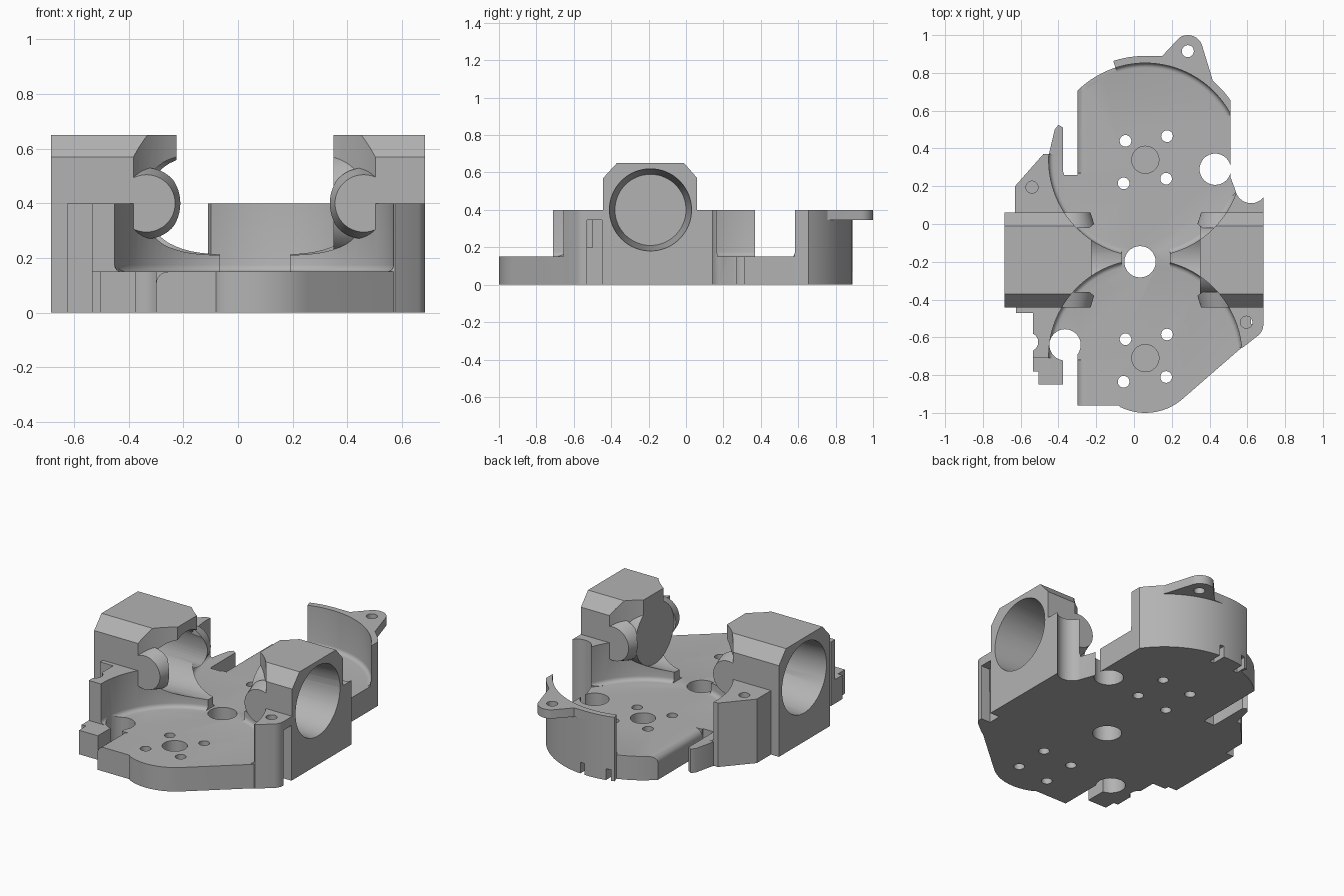
import bpy, bmesh, math
from mathutils import Matrix, Vector

if "Cube" in bpy.data.objects:
    bpy.data.objects.remove(bpy.data.objects["Cube"])

grey = bpy.data.materials.new("plain grey")
grey.use_nodes = True
grey.diffuse_color = (0.45, 0.45, 0.45, 1)
grey.node_tree.nodes["Principled BSDF"].inputs["Base Color"].default_value = (0.45, 0.45, 0.45, 1)


def make(name, bm):
    bmesh.ops.recalc_face_normals(bm, faces=bm.faces)
    mesh = bpy.data.meshes.new(name)
    bm.to_mesh(mesh)
    bm.free()
    mesh.materials.append(grey)
    ob = bpy.data.objects.new(name, mesh)
    bpy.context.scene.collection.objects.link(ob)
    return ob


def arc(cx, cy, r, a0, a1, n=12):
    angles = [math.radians(a0 + (a1 - a0) * i / n) for i in range(n + 1)]
    return [(cx + r * math.cos(a), cy + r * math.sin(a)) for a in angles]


def prism(name, pts, lo, hi, axis="z"):
    place = {"z": lambda p, h: (p[0], p[1], h),
             "y": lambda p, h: (p[0], h, p[1]),
             "x": lambda p, h: (h, p[0], p[1])}[axis]
    bm = bmesh.new()
    face = bm.faces.new([bm.verts.new(place(p, lo)) for p in pts])
    top = bmesh.ops.extrude_face_region(bm, geom=[face])["geom"]
    move = Vector(place((0, 0), hi - lo))
    bmesh.ops.translate(bm, vec=move, verts=[v for v in top if isinstance(v, bmesh.types.BMVert)])
    return make(name, bm)


def cone(name, start, end, r1, r2, n=48):
    a, b = Vector(start), Vector(end)
    turn = (b - a).to_track_quat("Z", "Y").to_matrix().to_4x4()
    bm = bmesh.new()
    bmesh.ops.create_cone(bm, cap_ends=True, segments=n, radius1=r1, radius2=r2,
                          depth=(b - a).length, matrix=Matrix.Translation((a + b) / 2) @ turn)
    return make(name, bm)


def combine(body, other, op):
    mod = body.modifiers.new(op, "BOOLEAN")
    mod.operation, mod.solver, mod.object = op, "EXACT", other
    bpy.context.view_layer.objects.active = body
    bpy.ops.object.modifier_apply(modifier=mod.name)
    bpy.data.objects.remove(other)


def add(ob):
    combine(body, ob, "UNION")


def cut(ob):
    combine(body, ob, "DIFFERENCE")


def drill(x, y, r, lo=-0.1, hi=1, n=32):
    cut(cone("drill", (x, y, lo), (x, y, hi), r, r, n))


MID, REAR, FRONT = 0.0625, 0.34, -0.70
AXIS_Y, AXIS_Z = -0.19, 0.40

# Base plate with its side slots
outline = [(-0.3, -0.96), (-0.08, -0.96)]
outline += arc(0.06, FRONT, 0.3, -116, -50)
outline += [(0.575, -0.65), (0.575, 0.06), (0.54, 0.17), (0.51, 0.25)]
outline += arc(0.06, REAR, 0.513, 28.5, 134.5, 32)
outline += [(-0.3, 0.26), (-0.375, 0.26), (-0.375, 0.51), (-0.4, 0.525), (-0.42, 0.5),
            (-0.455, 0.35), (-0.46, -0.71), (-0.535, -0.71), (-0.535, -0.78),
            (-0.505, -0.78), (-0.505, -0.85), (-0.375, -0.85), (-0.375, -0.64), (-0.3, -0.64)]
body = prism("motor_housing", outline, 0, 0.15)

# Rounded upper edge along the plate's straight side
rounding = [(-0.32, 0.17), (-0.32, 0.105)] + arc(-0.255, 0.105, 0.045, 180, 90, 6) + [(-0.255, 0.17)]
for lo, hi in ((-1, -0.72), (0.27, 0.75)):
    cut(prism("edge_rounding", rounding, lo, hi, "y"))

# Upright walls and screw lugs
add(prism("back_right_lug", [(-0.63, 0), (-0.63, 0.2), (-0.48, 0.37), (-0.4, 0.37), (-0.3, 0)], 0, 0.4))
add(prism("front_right_wall", [(-0.625, -0.4), (-0.625, -0.47), (-0.535, -0.47), (-0.535, -0.71),
                               (-0.4, -0.71), (-0.38, -0.64), (-0.3, -0.4)], 0, 0.4))
add(prism("front_left_lug", [(0.4, -0.4), (0.5, -0.65), (0.575, -0.655)]
          + arc(0.605, -0.53, 0.08, -45, 0, 6) + [(0.685, -0.4)], 0, 0.4))
add(prism("back_left_wall", [(0.685, 0), (0.685, 0.17), (0.54, 0.17), (0.4, 0)], 0, 0.4))
add(prism("rear_wall", arc(0.06, REAR, 0.55, 35, 108, 24) + arc(0.06, REAR, 0.45, 108, 28, 24)
          + [(0.51, 0.58)], 0, 0.4))
add(prism("rear_tab", [(0.08, 0.89), (0.15, 0.89)] + arc(0.285, 0.92, 0.08, 125, 10)
          + [(0.42, 0.75), (0.35, 0.72), (0.08, 0.82)], 0.345, 0.4))

# Tube holder blocks on both sides, with low ridges toward the middle
section = [(-0.443, 0), (0.06, 0), (0.06, 0.57), (-0.01, 0.65), (-0.37, 0.65), (-0.443, 0.57)]
low = [(-0.443, 0), (0.06, 0), (0.06, 0.36), (-0.443, 0.36)]
for lo, hi, a, b in ((-0.685, -0.225, -0.3, -0.065), (0.35, 0.685, 0.19, 0.45)):
    add(prism("holder_block", section, lo, hi, "x"))
    add(prism("middle_ridge", low, a, b, "x"))

# Round motor recesses with a soft floor corner
for y in (REAR, FRONT):
    bm = bmesh.new()
    bmesh.ops.create_cone(bm, cap_ends=True, segments=96, radius1=0.512, radius2=0.512,
                          depth=0.85, matrix=Matrix.Translation((0.06, y, 0.575)))
    rim = [e for e in bm.edges if all(v.co.z < 0.3 for v in e.verts)]
    bmesh.ops.bevel(bm, geom=rim, offset=0.025, segments=4, profile=0.5, affect="EDGES")
    cut(make("motor_recess", bm))

# Rounded cheeks that wrap around the bore
for side in (-1, 1):
    x = MID + side * 0.3975
    for y, inner in ((-0.443, -0.36), (0.06, -0.02)):
        add(cone("bore_cheek", (x, y, AXIS_Z), (x, inner, AXIS_Z), 0.105, 0.13))

# Cross bore, flared toward both ends
cut(cone("bore", (-0.4, AXIS_Y, AXIS_Z), (0.5, AXIS_Y, AXIS_Z), 0.19, 0.19, 64))
cut(cone("bore_flare", (-0.70, AXIS_Y, AXIS_Z), (-0.23, AXIS_Y, AXIS_Z), 0.221, 0.19, 64))
cut(cone("bore_flare", (0.70, AXIS_Y, AXIS_Z), (0.35, AXIS_Y, AXIS_Z), 0.221, 0.19, 64))

# Wire holes and side notches
drill(0.032, -0.2, 0.083)
drill(0.43, 0.29, 0.083)
drill(-0.365, -0.64, 0.083)
drill(0.62, 0.195, 0.085)
drill(-0.557, -0.625, 0.05)

# Motor shaft pockets, screw holes and lug holes
for y in (REAR, FRONT - 0.01):
    drill(0.06, y, 0.072, 0.05)
    for dx, dy in ((-0.105, 0.1), (0.115, 0.125), (-0.115, -0.125), (0.11, -0.1)):
        drill(0.06 + dx, y + dy, 0.031, n=20)
for x, y in ((-0.54, 0.195), (0.285, 0.915), (0.595, -0.52)):
    drill(x, y, 0.032, 0.2, n=20)

# Recess under the front lug and clip slots in the rear wall
pocket = [(0.62, -0.53), (0.72, -0.53), (0.72, -0.45), (0.62, -0.45)]
cut(prism("lug_pocket", pocket, -0.1, 0.345))
for x in (-0.09, 0.08):
    cut(prism("clip_slot", [(x, 0.8), (x + 0.03, 0.8), (x + 0.03, 1), (x, 1)], -0.1, 0.07))

# Smooth curved faces, keep sharp edges
bpy.ops.object.select_all(action="DESELECT")
body.select_set(True)
bpy.context.view_layer.objects.active = body
bpy.ops.object.shade_smooth_by_angle(angle=math.radians(30))
